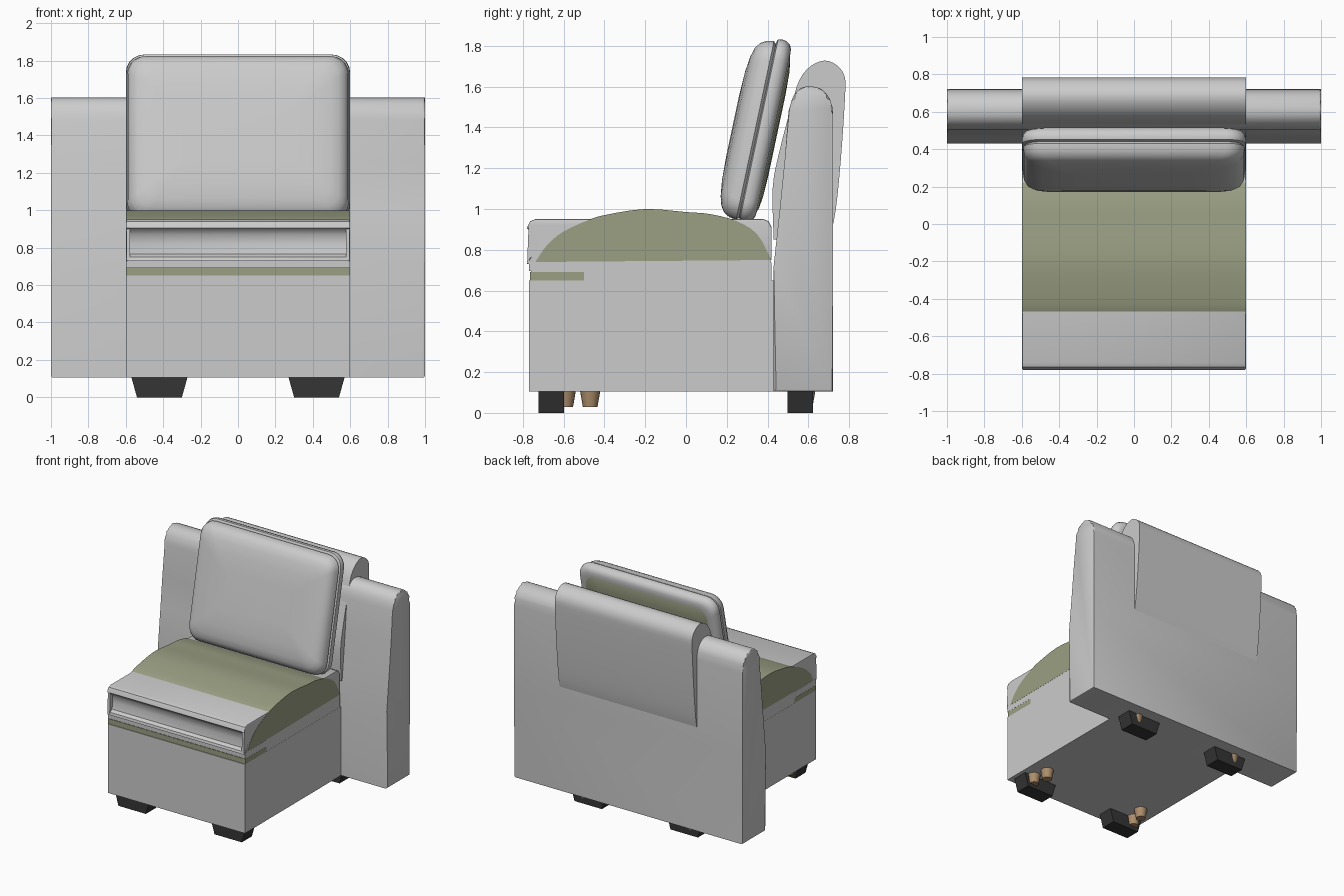
import bpy, bmesh, math
from mathutils import Vector, Matrix

if "Cube" in bpy.data.objects:
    bpy.data.objects.remove(bpy.data.objects["Cube"])


def material(name, col):
    m = bpy.data.materials.new(name)
    m.diffuse_color = (*col, 1)
    m.use_nodes = True
    m.node_tree.nodes["Principled BSDF"].inputs["Base Color"].default_value = m.diffuse_color
    return m


OLIVE = material("olive_fabric", (0.33, 0.35, 0.23))
BLACK = material("black_plastic", (0.035, 0.035, 0.035))
WOOD = material("brown_wood", (0.42, 0.27, 0.15))


def finish(name, bm, mat=None, angle=35):
    bmesh.ops.recalc_face_normals(bm, faces=bm.faces)
    me = bpy.data.meshes.new(name)
    bm.to_mesh(me)
    bm.free()
    ob = bpy.data.objects.new(name, me)
    bpy.context.collection.objects.link(ob)
    if mat:
        me.materials.append(mat)
    bpy.ops.object.select_all(action='DESELECT')
    ob.select_set(True)
    bpy.context.view_layer.objects.active = ob
    bpy.ops.object.shade_smooth_by_angle(angle=math.radians(angle))
    return ob


def smooth(pts, n=4):
    """Open Catmull-Rom curve through the points."""
    p = [Vector(q) for q in pts]
    p = [2 * p[0] - p[1]] + p + [2 * p[-1] - p[-2]]
    out = []
    for a, b, c, d in zip(p, p[1:], p[2:], p[3:]):
        for i in range(n):
            t = i / n
            out.append(0.5 * (2 * b + (c - a) * t + (2 * a - 5 * b + 4 * c - d) * t * t
                              + (3 * b - a - 3 * c + d) * t ** 3))
    return out + [p[-2]]


def extrude(name, pts, half, mat=None, bevel=0.0):
    """Side profile (y, z) swept across x, with optionally rounded end caps."""
    bm = bmesh.new()
    ends = [[bm.verts.new((x, y, z)) for y, z in pts] for x in (-half, half)]
    caps = [bm.faces.new(e) for e in ends]
    n = len(pts)
    for i in range(n):
        j = (i + 1) % n
        bm.faces.new((ends[0][i], ends[0][j], ends[1][j], ends[1][i]))
    if bevel:
        edges = list({e for c in caps for e in c.edges})
        bmesh.ops.bevel(bm, geom=edges, offset=bevel, segments=2, profile=0.5, affect='EDGES')
    return finish(name, bm, mat)


def pillow(name, w, h, rings, mat=None, radius=0.1):
    """Rounded-rectangle rings (depth, inset) lofted along y; local z runs 0..h."""
    bm = bmesh.new()
    loops = []
    for t, ins in rings:
        r = max(radius - ins * 0.3, 0.03)
        a, b = w / 2 - ins, h / 2 - ins
        loop = []
        for k, (sx, sz) in enumerate([(1, 1), (-1, 1), (-1, -1), (1, -1)]):
            for s in range(6):
                ang = math.radians(90 * k + 18 * s)
                loop.append(bm.verts.new((sx * (a - r) + r * math.cos(ang), t,
                                          h / 2 + sz * (b - r) + r * math.sin(ang))))
        loops.append(loop)
    for p, q in zip(loops, loops[1:]):
        for i in range(len(p)):
            j = (i + 1) % len(p)
            bm.faces.new((p[i], p[j], q[j], q[i]))
    bm.faces.new(loops[0])
    bm.faces.new(loops[-1])
    return finish(name, bm, mat)


# base box, its upper rail and the seams across its front
extrude("base", [(-0.77, 0.105), (0.43, 0.105), (0.43, 0.65), (-0.77, 0.65)], 0.6)
extrude("base_top", [(-0.745, 0.57), (0.40, 0.57), (0.42, 0.62), (0.42, 0.73), (0.40, 0.80),
                     (-0.73, 0.80), (-0.76, 0.73), (-0.76, 0.60)], 0.599)
extrude("front_seam", [(-0.765, 0.645), (-0.5, 0.645), (-0.5, 0.69), (-0.765, 0.69)], 0.6, OLIVE)
extrude("front_ledge", [(-0.77, 0.695), (-0.5, 0.695), (-0.5, 0.74), (-0.77, 0.74)], 0.6)

# domed seat
dome = smooth([(-0.74, 0.74), (-0.68, 0.825), (-0.6, 0.89), (-0.48, 0.945), (-0.4, 0.97), (-0.2, 1.0),
               (0, 0.985), (0.12, 0.975), (0.25, 0.94), (0.35, 0.875), (0.42, 0.75)], 3)
extrude("seat_dome", dome, 0.6, OLIVE)

# grey seat cushion with a recessed front band
seat = [(-0.78, 0.73), (-0.765, 0.73), (0.40, 0.73), (0.42, 0.76), (0.42, 0.91), (0.405, 0.94), (0.38, 0.95),
        (-0.74, 0.95), (-0.765, 0.94), (-0.775, 0.92), (-0.78, 0.905), (-0.765, 0.895),
        (-0.745, 0.87), (-0.74, 0.82), (-0.75, 0.765), (-0.775, 0.75)]
extrude("seat_cushion", seat, 0.598, bevel=0.006)
for side in (-1, 1):
    ob = extrude("seat_end_welt", [(-0.779, 0.74), (-0.72, 0.74), (-0.72, 0.92), (-0.772, 0.92)], 0.01)
    ob.location.x = side * 0.587

# wide back panel with rounded top
panel = [(0.43, 0.105), (0.72, 0.105), (0.722, 0.8), (0.722, 1.46)]
panel += smooth([(0.718, 1.5), (0.70, 1.55), (0.66, 1.59), (0.605, 1.602), (0.56, 1.59), (0.525, 1.55), (0.503, 1.48)], 3)
panel += [(0.485, 1.25), (0.46, 1.0), (0.43, 0.72)]
extrude("back_panel", panel, 1.0, bevel=0.012)

# headrest draped over the panel
head = smooth([(0.705, 0.85), (0.735, 1.0), (0.76, 1.25), (0.78, 1.55), (0.778, 1.65), (0.74, 1.705),
               (0.68, 1.728), (0.61, 1.70), (0.555, 1.63), (0.515, 1.5), (0.455, 1.27), (0.425, 1.1), (0.43, 0.85)], 3)
extrude("headrest", head, 0.6)

# leaning back cushion: grey front, seam welt, olive rear
tilt = Matrix.Translation((0, 0.245, 0.945)) @ Matrix.Rotation(math.radians(-12), 4, 'X')
front = pillow("back_cushion_front", 1.19, 0.9,
               [(-0.112, 0.3), (-0.108, 0.18), (-0.098, 0.1), (-0.085, 0.055), (-0.065, 0.025), (-0.035, 0.008),
                (0, 0.002), (0.012, 0.014), (0.02, 0.014)])
welt = pillow("back_cushion_rim", 1.2, 0.915,
              [(0.012, 0.02), (0.018, 0.004), (0.035, 0), (0.06, 0.004), (0.08, 0.018), (0.09, 0.04), (0.092, 0.07)])
rear = pillow("back_cushion_rear", 1.19, 0.9,
              [(0.05, 0.08), (0.085, 0.045), (0.098, 0.08), (0.106, 0.14), (0.11, 0.25)], OLIVE)
for ob in (front, welt, rear):
    ob.matrix_world = tilt


# tapered block feet and the turned wooden legs beside them
def foot(name, x, y):
    bm = bmesh.new()
    bmesh.ops.create_cube(bm, size=1)
    for v in bm.verts:
        s = 0.30 if v.co.z > 0 else 0.24
        v.co = (x + v.co.x * s, y + v.co.y * 0.125, 0.0535 + v.co.z * 0.107)
    finish(name, bm, BLACK)


def leg(name, x, y):
    bm = bmesh.new()
    bmesh.ops.create_cone(bm, cap_ends=True, segments=20, radius1=0.036, radius2=0.05, depth=0.08,
                          matrix=Matrix.Translation((x, y, 0.07)))
    finish(name, bm, WOOD)


for s in (-1, 1):
    foot("front_foot", s * 0.42, -0.66)
    foot("rear_foot", s * 0.42, 0.56)
    leg("front_leg", s * 0.49, -0.59)
    leg("inner_front_leg", s * 0.46, -0.47)
    leg("rear_leg", s * 0.47, 0.585)
